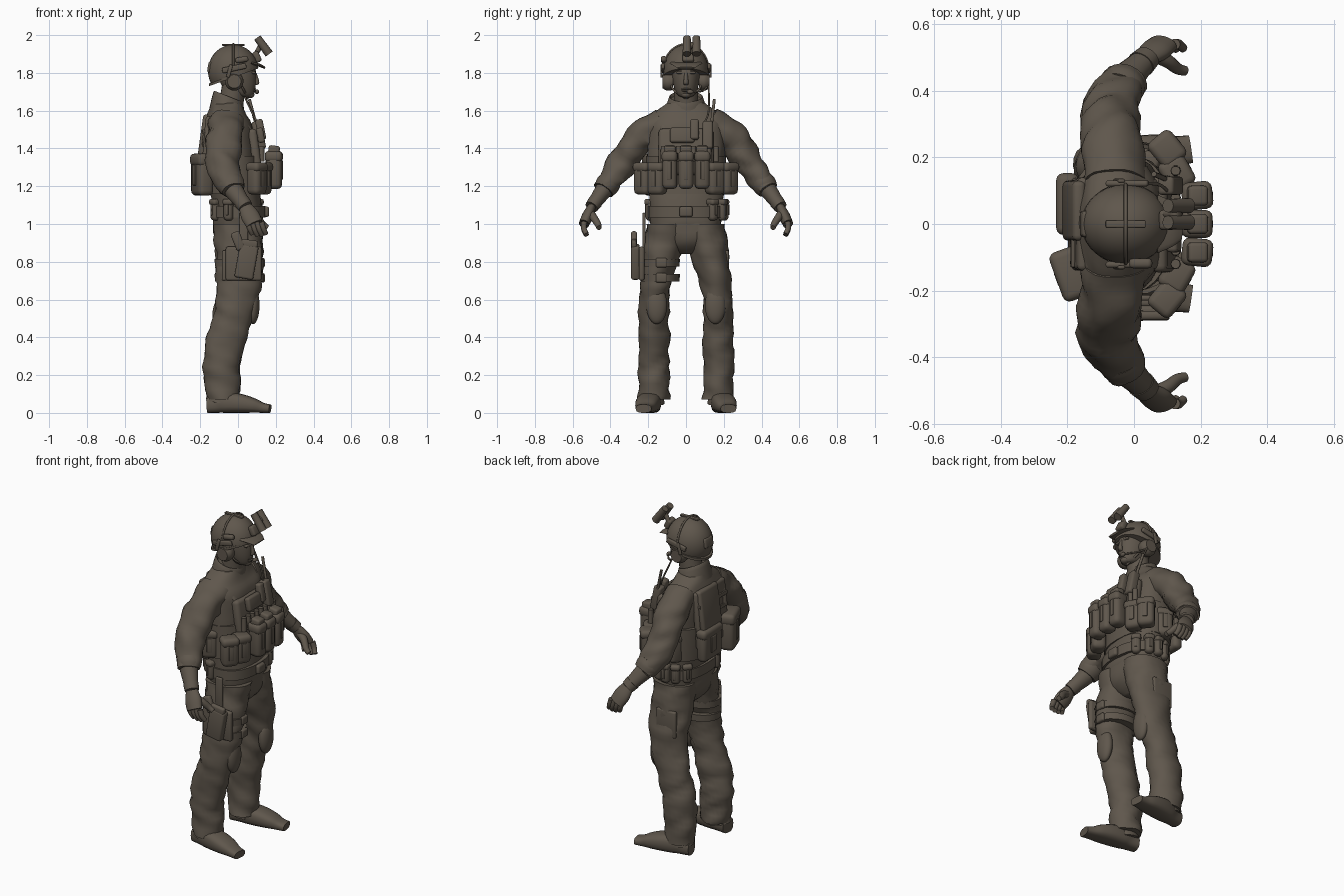
import bpy, bmesh, math
from mathutils import Vector, Matrix, Euler, noise

default_cube = bpy.data.objects.get("Cube")
if default_cube:
    bpy.data.objects.remove(default_cube, do_unlink=True)

drab = bpy.data.materials.new("drab_brown")
drab.use_nodes = True
drab.diffuse_color = (.115, .095, .073, 1)
drab.node_tree.nodes["Principled BSDF"].inputs["Base Color"].default_value = drab.diffuse_color

X, Y, Z = Vector((1, 0, 0)), Vector((0, 1, 0)), Vector((0, 0, 1))
SIDES = ((1, "left"), (-1, "right"))


def finish(name, bm):
    bmesh.ops.recalc_face_normals(bm, faces=bm.faces[:])
    mesh = bpy.data.meshes.new(name)
    bm.to_mesh(mesh)
    bm.free()
    mesh.materials.append(drab)
    mesh.shade_smooth()
    mesh.set_sharp_from_angle(angle=math.radians(40))
    obj = bpy.data.objects.new(name, mesh)
    bpy.context.collection.objects.link(obj)


def ease(value, low, high):
    t = max(0, min(1, (value - low) / (high - low)))
    return t * t * (3 - 2 * t)


def refine(rows, steps):
    """Catmull-Rom interpolation of section rows."""
    refined, last = [], len(rows) - 1
    for i in range(last):
        before, start, end, after = (rows[max(0, min(last, i + k))] for k in (-1, 0, 1, 2))
        for step in range(steps):
            t = step / steps
            refined.append([q + t / 2 * (r - p + t * (2 * p - 5 * q + 4 * r - s + t * (3 * (q - r) + s - p)))
                            for p, q, r, s in zip(before, start, end, after)])
    return refined + [rows[last]]


def loft(name, rows, side=1, tangent=None, steps=4, count=20, square=1, folds=0):
    """Skin through rows of x, y, z and two radii; square below one gives boxier rings."""
    rows = refine([(row[0], row[1] * side, *row[2:]) for row in rows], steps)
    points = [Vector(row[:3]) for row in rows]
    whole = (points[-1] - points[0]).normalized()
    reference = Z if abs(whole.x) > .8 else X
    bm, rings = bmesh.new(), []
    for i, (point, row) in enumerate(zip(points, rows)):
        along = tangent or (points[min(i + 1, len(points) - 1)] - points[max(i - 1, 0)])
        along = along.normalized()
        across = (reference - along * reference.dot(along)).normalized()
        beside = along.cross(across)
        ring = []
        for k in range(count):
            angle = math.tau * k / count
            c, s = math.cos(angle), math.sin(angle)
            spoke = (across * math.copysign(abs(c) ** square, c) * row[3]
                     + beside * math.copysign(abs(s) ** square, s) * row[4])
            co = point + spoke
            if folds:
                co += spoke.normalized() * folds * noise.noise(Vector((co.x * 9, co.y * 9, co.z * 16 + co.x * 8)))
            co.z = max(co.z, 0)
            ring.append(bm.verts.new(co))
        rings.append(ring)
    for low, high in zip(rings, rings[1:]):
        for k in range(count):
            n = (k + 1) % count
            bm.faces.new((low[k], low[n], high[n], high[k]))
    bm.faces.new(rings[0])
    bm.faces.new(rings[-1])
    finish(name, bm)


def limb(name, points, start, end, flat=1, bulge=0, **style):
    """Tube along points whose radius runs from start to end."""
    rows = []
    for i, point in enumerate(points):
        t = i / (len(points) - 1)
        radius = start + (end - start) * t + bulge * math.sin(math.pi * t)
        rows.append((*point, radius, radius * flat))
    loft(name, rows, **style)


def column(name, rows, **style):
    """Upright body centred on y = 0 from rows of x, z, depth and width radii."""
    loft(name, [(x, 0, z, depth, width) for x, z, depth, width in rows],
         **{"tangent": Z, "square": .85, "count": 28, **style})


def box(name, centre, size, tilt=0, yaw=0, bevel=.012):
    bm = bmesh.new()
    bmesh.ops.create_cube(bm, size=1)
    bmesh.ops.scale(bm, vec=size, verts=bm.verts)
    bmesh.ops.bevel(bm, geom=bm.edges[:], offset=min(bevel, min(size) * .4),
                    segments=3, profile=.5, affect='EDGES')
    turn = Euler((0, math.radians(tilt), math.radians(yaw))).to_matrix().to_4x4()
    bm.transform(Matrix.Translation(centre) @ turn)
    finish(name, bm)


def pouch(name, centre, size, yaw=0):
    """Soft bag with a lid flap and a pull tab on its outward face."""
    centre, (depth, width, height) = Vector(centre), size
    outward = Matrix.Rotation(math.radians(yaw), 3, 'Z') @ X
    box(name, centre, size, yaw=yaw, bevel=.026)
    box(name + "_flap", centre + Z * height * .36, (depth + .008, width + .006, height * .3), yaw=yaw, bevel=.022)
    box(name + "_tab", centre + outward * depth / 2, (.01, width * .3, height * .5), yaw=yaw, bevel=.004)


def ellipsoid(name, centre, radii, cut=None):
    bm = bmesh.new()
    bmesh.ops.create_uvsphere(bm, u_segments=28, v_segments=18, radius=1)
    bmesh.ops.scale(bm, vec=radii, verts=bm.verts)
    bmesh.ops.translate(bm, vec=centre, verts=bm.verts)
    if cut:
        bmesh.ops.bisect_plane(bm, geom=bm.verts[:] + bm.edges[:] + bm.faces[:],
                               plane_co=cut[0], plane_no=cut[1], clear_inner=True)
    finish(name, bm)


# Jacket torso, collar and trouser seat
column("jacket", [(0, .97, .125, .18), (0, 1.05, .13, .19), (-.03, 1.28, .13, .2),
                  (-.05, 1.5, .13, .21), (-.06, 1.58, .1, .18), (-.06, 1.64, .08, .1)], folds=.012)
column("collar", [(-.06, 1.57, .1, .12), (-.05, 1.67, .085, .09), (-.05, 1.66, .07, .08)],
       tangent=Vector((.4, 0, 1)), square=1)
column("trouser_seat", [(0, .84, .05, .04), (0, .87, .095, .1), (0, .93, .125, .17), (0, 1.04, .13, .195)], folds=.01)


def leg_row(t):
    """Trouser section from hip (t = 0) to ankle (t = 1), bending back below the knee."""
    return (.005 - .087 * ease(t, .35, .8), .09 + .082 * ease(t, -.1, .5), 1 - .93 * t,
            .132 - .046 * t, .112 - .035 * ease(t, 0, .45) + .006 * ease(t, .5, .7))


def boot_row(t):
    """Boot section from heel (t = 0) to toe (t = 1), resting on the ground."""
    blunt = max(.3, math.sin(math.pi * t)) ** .35
    height = (.068 - .034 * t) * blunt
    return (-.16 + .33 * t, .175 + .05 * t, height, height, .064 * blunt)


shoulder, upper_arm, elbow = Vector((-.06, .12, 1.54)), Vector((-.068, .25, 1.45)), Vector((-.075, .35, 1.3))
cuff, wrist, knuckles = Vector((-.025, .435, 1.18)), Vector((.04, .5, 1.09)), Vector((.087, .54, 1))

for side, label in SIDES:
    # Legs, knee pads and boots
    loft(label + "_trouser_leg", [leg_row(k / 8) for k in range(9)],
         side=side, tangent=Z, folds=.018, count=24)
    ellipsoid(label + "_knee_pad", (.08, side * .155, .57), (.034, .055, .1))
    loft(label + "_boot", [boot_row(k / 8) for k in range(9)], side=side, square=.75)
    limb(label + "_boot_ankle", [(-.095, .178, .05), (-.08, .176, .14)], .075, .066, flat=.85, side=side)
    box(label + "_cargo_pocket", (-.02, side * .215, .78), (.13, .025, .16))

    # Arms and hands
    limb(label + "_sleeve", [shoulder, upper_arm, elbow, cuff], .092, .064,
         flat=.88, bulge=.012, side=side, folds=.02, steps=8)
    limb(label + "_rolled_cuff", [elbow.lerp(cuff, t) for t in (.6, .8, 1)], .068, .062, flat=.9, bulge=.006, side=side)
    limb(label + "_forearm", [cuff, wrist], .052, .036, flat=.9, side=side)
    limb(label + "_wrist_band", [cuff.lerp(wrist, t) for t in (.7, 1)], .044, .04, flat=.9, side=side)
    limb(label + "_palm", [wrist, wrist.lerp(knuckles, .5), knuckles], .036, .046, flat=.6, bulge=.008, side=side)
    for i, finger in enumerate(("index", "middle", "ring", "little")):
        base = knuckles + X * (.036 - .024 * i) + Z * .01
        reach = .9 if finger in ("index", "little") else 1
        limb(f"{label}_{finger}_finger",
             [base, base + (X - Z * 3) * .013 * reach, base + (X * 2 - Y - Z * 5) * .014 * reach],
             .016, .013, side=side)
    limb(label + "_thumb", [wrist.lerp(knuckles, .3), (.1, .49, 1.035), (.13, .467, 1), (.155, .46, .98)],
         .024, .014, side=side)

    # Shoulder straps
    limb(label + "_shoulder_strap", [(-.17, .1, 1.42), (-.15, .11, 1.54), (-.08, .11, 1.6), (.015, .11, 1.56),
                                     (.08, .1, 1.46)], .014, .014, flat=2.2, side=side)

    # Flank pouches on the vest
    for part, angle, reach in (("front", 50, .2), ("side", 66, .245), ("hip", 105, .2)):
        turn = math.radians(angle)
        pouch(f"{label}_{part}_pouch", (reach * math.cos(turn), side * reach * math.sin(turn), 1.24),
              (.08, .095, .17), yaw=side * angle * .6)

# Vest: band, plates and back harness
column("vest_band", [(-.025, 1.16, .148, .208), (-.04, 1.36, .155, .212)])
box("front_plate", (.09, 0, 1.38), (.05, .29, .25), tilt=-8, bevel=.02)
box("back_plate", (-.165, 0, 1.4), (.04, .28, .34), tilt=5, bevel=.02)
for row in range(4):
    box("back_webbing", (-.184, 0, 1.28 + row * .07), (.012, .26, .022), tilt=5, bevel=.003)
box("hydration_pack", (-.18, .04, 1.46), (.04, .18, .24), tilt=8, bevel=.02)
pouch("rear_utility_pouch", (-.19, -.15, 1.26), (.085, .15, .22), yaw=200)
pouch("rear_flat_pouch", (-.2, .06, 1.26), (.06, .18, .19), yaw=180)

# Front magazine pouches and loose rounds above them
for i in (-1, 0, 1):
    pouch("magazine_pouch", (.19, i * .085, 1.285), (.085, .078, .2), yaw=i * 6)
    box("magazine", (.19, i * .085, 1.385), (.06, .06, .06), tilt=8)
for i in range(-3, 5):
    foot = Vector((.125, i * .04, 1.33))
    limb("loop_round", [foot, foot + Z * .08], .016, .014, count=10)
box("chest_admin_pouch", (.12, -.02, 1.47), (.035, .13, .08), tilt=-10)
box("chest_light", (.12, .045, 1.5), (.04, .045, .11), tilt=-12)

# Radio with antenna and cable
box("radio", (.11, .115, 1.47), (.05, .055, .15), tilt=-12)
limb("radio_antenna", [(.095, .135, 1.53), (.06, .15, 1.66)], .008, .008, count=10)
limb("radio_cable", [(.1, .1, 1.54), (.07, .12, 1.6), (0, .12, 1.75)], .005, .005, count=10)

# Belt with gear
column("belt", [(0, 1.035, .145, .2), (0, 1.095, .145, .2)])
box("belt_buckle", (.15, 0, 1.065), (.03, .07, .055))
for angle in (45, 70, 92, 114, 136, 215, 250):
    turn = math.radians(angle)
    pouch("belt_pouch", (.145 * math.cos(turn), .2 * math.sin(turn), 1.075), (.05, .05, .115), yaw=angle)

# Drop leg holster
box("holster_panel", (.03, -.235, .79), (.19, .03, .18))
box("holster", (.045, -.268, .8), (.1, .045, .18), tilt=10)
box("pistol_grip", (0, -.275, .91), (.05, .032, .1), tilt=-22)
box("pistol_slide", (.05, -.275, .895), (.11, .028, .045), tilt=8)
box("holster_hanger", (.03, -.222, .96), (.045, .016, .2))
for z in (.715, .795):
    thigh = Vector((.008, -.138, z))
    limb("thigh_strap", [thigh - Z * .02, thigh + Z * .02], .13, .132, flat=.8, tangent=Z)
    box("strap_buckle", (.13, -.13, z), (.025, .06, .05))

# Head: neck, face, nose, brow and mouth
limb("neck", [(-.045, 0, 1.58), (-.02, 0, 1.74)], .065, .063)
column("face", [(.045, 1.672, .025, .025), (.02, 1.69, .065, .05), (0, 1.75, .095, .07),
                (-.01, 1.83, .1, .075), (-.02, 1.89, .07, .06)], square=1)
limb("nose", [(.09, 0, 1.8), (.1, 0, 1.75), (.09, 0, 1.735)], .008, .01, bulge=.004, tangent=Z)
box("brow", (.083, 0, 1.802), (.02, .1, .014))
for z in (1.705, 1.715):
    ellipsoid("lip", (.083, 0, z), (.012, .024, .006))
ellipsoid("chin", (.065, 0, 1.685), (.022, .026, .018))

# Helmet shell, rim, brim and fittings
slope = Vector((-.36, 0, 1)).normalized()
crown = Vector((-.025, 0, 1.81))
ellipsoid("helmet", crown, (.134, .12, .14), cut=(crown - Z * .03, slope))
limb("helmet_rim", [crown - Z * .034, crown - Z * .02], .138, .138, flat=.89, tangent=slope, count=32)
limb("helmet_brim", [(.07, 0, 1.852), (.115, 0, 1.84), (.143, 0, 1.826)], .011, .006, flat=8)
box("helmet_ridge", crown + Z * .138, (.12, .022, .01))
arc = [math.pi * k / 12 for k in range(13)]
limb("cross_strap", [crown + Y * .12 * math.cos(a) + Z * .142 * math.sin(a) for a in arc], .006, .006, count=10)
box("battery_box", (-.145, 0, 1.83), (.03, .08, .06), tilt=10)
box("helmet_light", (.02, -.118, 1.87), (.07, .03, .03), tilt=-10)
for side, label in SIDES:
    box(label + "_helmet_rail", (-.02, side * .122, 1.825), (.13, .018, .03), tilt=-12)
    # Headset cups and chin straps
    limb(label + "_ear_cup", [(-.02, .07, 1.755), (-.02, .1, 1.755), (-.02, .125, 1.755)], .046, .036,
         bulge=.008, side=side, tangent=Y)
    box(label + "_headset_arm", (-.045, side * .13, 1.81), (.02, .012, .07), tilt=15)
    limb(label + "_chin_strap", [(0, .085, 1.76), (.03, .066, 1.71), (.05, 0, 1.665)], .006, .006,
         side=side, count=10)
limb("microphone_boom", [(-.01, .12, 1.74), (.05, .09, 1.705), (.095, .035, 1.7)], .005, .005, count=10)
ellipsoid("microphone", (.1, .022, 1.7), (.012, .018, .012))

# Raised night vision goggles
box("goggle_mount", (.1, .012, 1.885), (.035, .06, .06), tilt=-25)
limb("goggle_arm", [(.095, .03, 1.9), (.12, .03, 1.945)], .013, .013, count=10)
box("goggle_bridge", (.125, .03, 1.945), (.035, .06, .03), tilt=50)
for y in (.005, .055):
    limb("goggle_tube", [(.102, y, 1.987), (.165, y, 1.9)], .02, .023)
